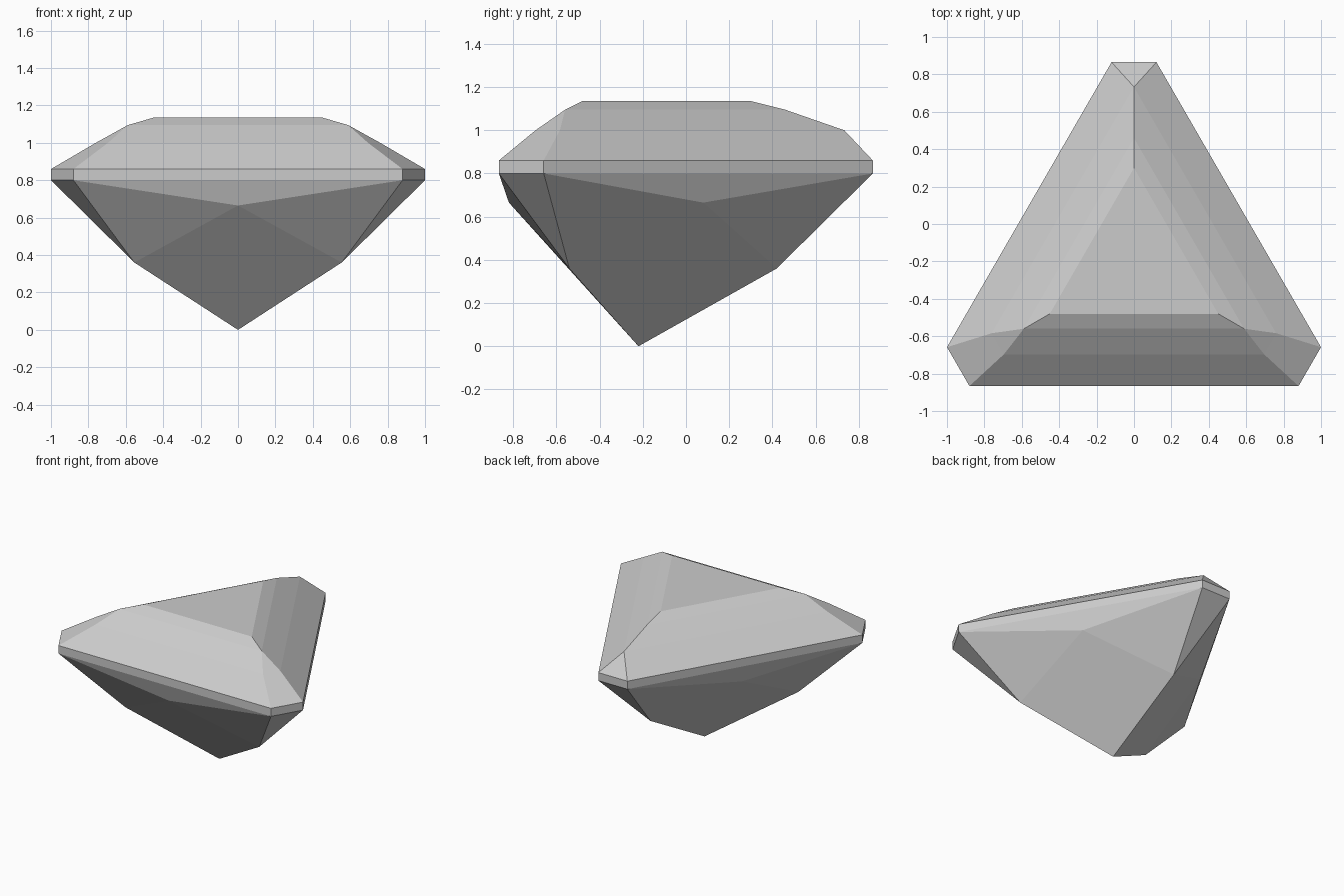
import bpy
import bmesh
from math import sin, cos, radians, sqrt
from mathutils import Vector

cube = bpy.data.objects.get("Cube")
if cube:
    bpy.data.objects.remove(cube, do_unlink=True)

CENTRE_Y = -0.22          # axis of the three-cornered outline
CORNERS = (0, 120, 240)   # clockwise from the back corner

stone = bpy.data.materials.new("pale grey stone")
stone.use_nodes = True
GREY = (0.6, 0.6, 0.6, 1)
stone.diffuse_color = GREY
stone.node_tree.nodes["Principled BSDF"].inputs["Base Color"].default_value = GREY


def polar(angle, radius, z, side=0.0):
    a = radians(angle)
    return Vector((radius * sin(a) + side * cos(a),
                   CENTRE_Y + radius * cos(a) - side * sin(a), z))


def ring(radius, z, cuts=(0, 0, 0)):
    """Triangle outline with each corner cut off to the given half width."""
    return [polar(a, radius - sqrt(3) * c, z, s * c)
            for a, c in zip(CORNERS, cuts) for s in (-1, 1)]


def finish(name, bm, outward):
    bmesh.ops.remove_doubles(bm, verts=bm.verts, dist=0.0001)
    bm.normal_update()
    for face in bm.faces:
        if face.normal.dot(face.calc_center_median() - outward) < 0:
            face.normal_flip()
    mesh = bpy.data.meshes.new(name)
    bm.to_mesh(mesh)
    bm.free()
    mesh.materials.append(stone)
    obj = bpy.data.objects.new(name, mesh)
    bpy.context.collection.objects.link(obj)


def loft(name, rings, cap=False):
    bm = bmesh.new()
    loops = [[bm.verts.new(p) for p in r] for r in rings]
    for low, high in zip(loops, loops[1:]):
        for i in range(len(low)):
            j = (i + 1) % len(low)
            bm.faces.new((low[i], low[j], high[j], high[i]))
    if cap:
        bm.faces.new(loops[-1])
    finish(name, bm, Vector((0, CENTRE_Y, 0.8)))


# Girdle band
blunt = (0.12, 0.12, 0.12)
girdle_low, girdle_high = ring(1.293, 0.80, blunt), ring(1.293, 0.86, blunt)
loft("girdle", [girdle_low, girdle_high])

# Crown: three steps up to a flat table, the back corner coming to a point
loft("crown", [girdle_high, ring(0.953, 1.0, (0, 0.065, 0.065)),
               ring(0.68, 1.095), ring(0.52, 1.135)], cap=True)

# Pavilion: a corner facet, a break facet, two side facets and a kite per side
bm = bmesh.new()
rim = [bm.verts.new(p) for p in girdle_low]
corner = [bm.verts.new(polar(a, 0.64, 0.36)) for a in CORNERS]
middle = [bm.verts.new(polar(a + 60, 0.60, 0.665)) for a in CORNERS]
culet = bm.verts.new(polar(0, 0, 0))
for k in range(3):
    n = (k + 1) % 3
    left, right, following = rim[2 * k], rim[2 * k + 1], rim[2 * n]
    bm.faces.new((left, right, corner[k]))
    bm.faces.new((right, following, middle[k]))
    bm.faces.new((right, middle[k], corner[k]))
    bm.faces.new((following, corner[n], middle[k]))
    bm.faces.new((middle[k], corner[n], culet, corner[k]))
finish("pavilion", bm, Vector((0, CENTRE_Y, 0.6)))
